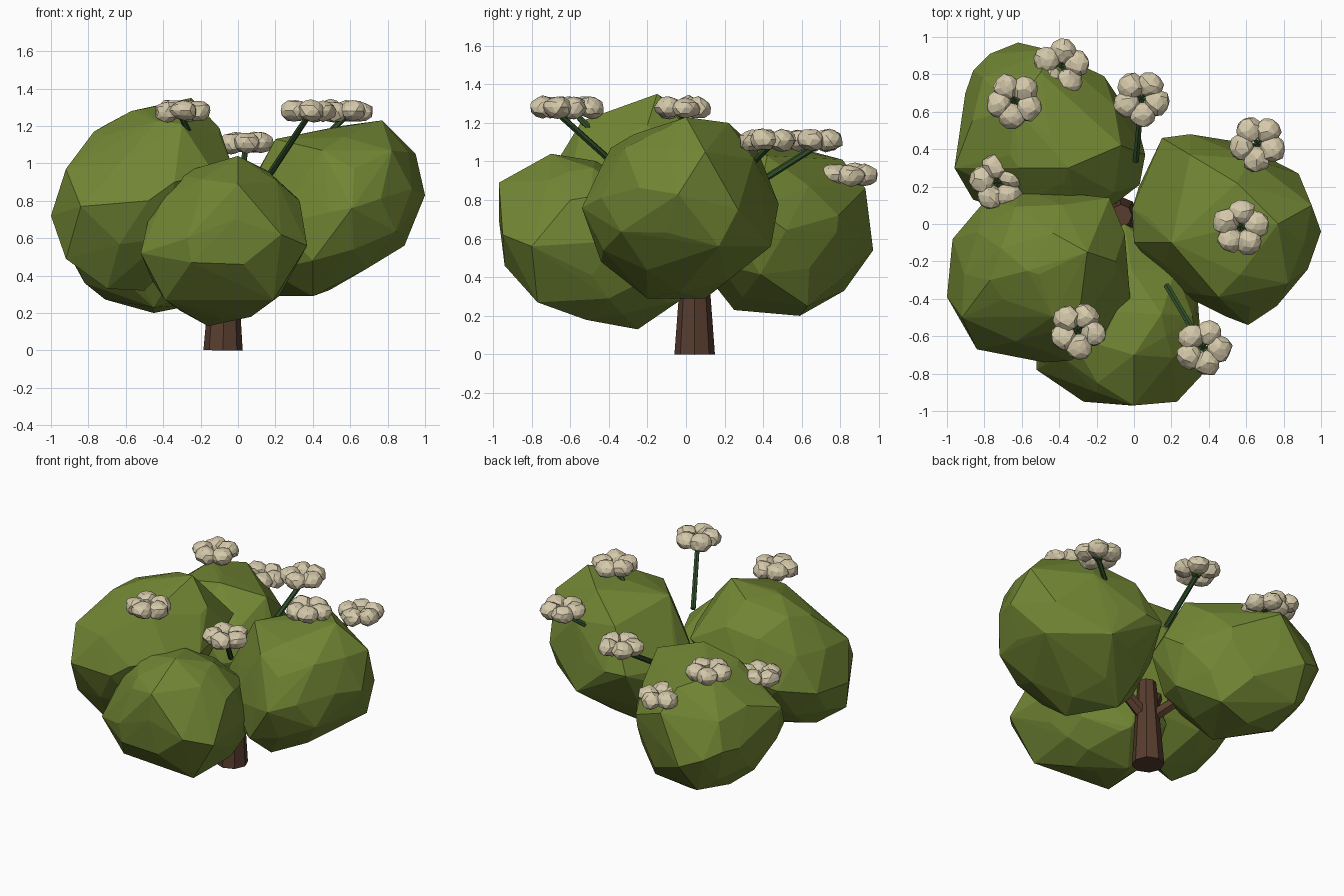
import bpy, bmesh, math, random
from mathutils import Vector, Matrix

random.seed(4)


def material(name, rgb):
    m = bpy.data.materials.new(name)
    m.diffuse_color = (*rgb, 1)
    return m


LEAF = material("leaf green", (0.167, 0.238, 0.034))
BARK = material("bark brown", (0.098, 0.046, 0.028))
STEM = material("stem green", (0.03, 0.08, 0.022))
PETAL = material("petal cream", (0.66, 0.58, 0.40))


def finish(name, bm, mat):
    me = bpy.data.meshes.new(name)
    bm.to_mesh(me)
    bm.free()
    me.materials.append(mat)
    ob = bpy.data.objects.new(name, me)
    bpy.context.collection.objects.link(ob)
    return ob


def rod(bm, a, b, r1, r2, sides):
    """Tapered straight rod from a to b."""
    a, b = Vector(a), Vector(b)
    d = b - a
    mat = Matrix.Translation((a + b) / 2) @ d.to_track_quat('Z', 'Y').to_matrix().to_4x4()
    bmesh.ops.create_cone(bm, cap_ends=True, segments=sides, radius1=r1, radius2=r2,
                          depth=d.length, matrix=mat)


def leaf_clump(name, center, half, xy, xz, yz, corners):
    """Faceted, leaning ellipsoid pulled out to a few corners and wrapped in a convex skin."""
    sx, sy, sz = (h * h for h in half)
    a = math.sqrt(sx)
    b, c = xy / a, xz / a
    d = math.sqrt(sy - b * b)
    e = (yz - b * c) / d
    f = math.sqrt(sz - c * c - e * e)
    lean = Matrix(((a, 0, 0), (b, d, 0), (c, e, f)))
    bm = bmesh.new()
    bmesh.ops.create_icosphere(bm, subdivisions=2, radius=1.0)
    points = [Vector(center) + lean @ (v.co * random.uniform(0.94, 1.0)) for v in bm.verts]
    bm.clear()
    for p in points + [Vector(q) for q in corners]:
        bm.verts.new(p)
    hull = bmesh.ops.convex_hull(bm, input=bm.verts[:])
    inside = {g for g in hull["geom_interior"] + hull["geom_unused"]
              if isinstance(g, bmesh.types.BMVert)}
    bmesh.ops.delete(bm, geom=list(inside), context='VERTS')
    bmesh.ops.recalc_face_normals(bm, faces=bm.faces[:])
    finish(name, bm, LEAF)


# Leaf clumps
leaf_clump("back_left_clump", (-0.45, 0.47, 0.65), (0.50, 0.48, 0.45), -0.05, 0.0, -0.01, [
    (-0.62, 0.97, 0.54), (-0.77, 0.91, 0.6), (-0.86, 0.82, 0.65), (-0.96, 0.3, 0.8),
    (-0.86, 0.13, 0.6), (-0.16, 0.79, 0.72), (0.06, 0.37, 0.75), (0.03, 0.21, 0.7),
    (-0.45, 0.93, 0.86), (-0.5, 0.81, 1.01), (-0.66, 0.82, 0.33), (-0.45, 0.59, 0.2),
    (-0.45, 0.25, 0.23), (-0.82, 0.41, 0.36), (-0.9, 0.27, 0.55), (-0.2, 0.63, 0.25),
    (-0.07, 0.42, 1.03), (-0.35, 0.3, 1.1), (-0.62, 0.3, 1.05), (-0.64, 0.62, 1.06)])
leaf_clump("front_left_clump", (-0.51, -0.27, 0.85), (0.47, 0.45, 0.48), 0.0, 0.06, 0.03, [
    (-0.25, -0.15, 1.35), (-1.0, -0.39, 0.72), (-0.97, -0.08, 0.75), (-0.84, -0.67, 0.77),
    (-0.48, -0.74, 0.8), (-0.34, -0.73, 0.9), (-0.13, -0.59, 0.95), (-0.02, -0.4, 0.95),
    (-0.05, -0.05, 1.02), (-0.13, 0.14, 1.0), (-0.6, 0.19, 0.85), (-0.8, 0.12, 0.8),
    (-0.1, -0.2, 1.19), (-0.57, -0.25, 1.28), (-0.92, -0.5, 0.97), (-0.92, -0.48, 0.49),
    (-0.7, -0.46, 0.33), (-0.5, -0.36, 0.32), (-0.3, -0.54, 1.21), (-0.77, -0.3, 1.17)])
leaf_clump("right_clump", (0.49, -0.03, 0.76), (0.49, 0.48, 0.47), -0.04, 0.06, 0.0, [
    (1.0, -0.04, 0.83), (0.77, 0.0, 1.23), (0.61, -0.54, 0.76), (0.3, 0.48, 0.78),
    (0.4, -0.2, 0.29), (0.22, 0.1, 0.29), (0.88, 0.27, 0.75), (0.84, -0.34, 0.67),
    (0.55, 0.44, 0.56), (0.95, 0.1, 1.05), (0.2, -0.1, 1.13), (0.55, 0.22, 1.2),
    (0.45, -0.39, 1.07), (0.3, 0.37, 1.06), (0.4, -0.44, 0.48), (0.89, 0.17, 0.56),
    (0.0, -0.1, 0.75), (-0.01, 0.08, 0.75), (0.15, 0.46, 0.78), (0.67, 0.0, 0.43)])
leaf_clump("front_clump", (-0.08, -0.47, 0.59), (0.44, 0.48, 0.45), -0.01, 0.02, -0.07, [
    (-0.52, -0.78, 0.52), (-0.52, -0.5, 0.52), (-0.27, -0.95, 0.6), (0.0, -0.97, 0.89),
    (-0.02, -0.97, 0.7), (0.23, -0.95, 0.62), (0.37, -0.8, 0.56), (0.0, -0.7, 1.04),
    (0.03, -0.94, 0.46), (0.19, -0.77, 0.27), (-0.16, -0.25, 0.13), (0.0, -0.03, 0.28),
    (-0.39, -0.72, 0.27), (0.07, -0.52, 0.18), (0.22, -0.4, 0.29), (0.33, -0.6, 0.8),
    (-0.34, -0.6, 0.94), (0.17, -0.6, 0.95), (-0.47, -0.65, 0.74), (-0.05, 0.0, 0.6),
    (-0.25, -0.94, 0.47), (-0.36, -0.35, 0.26), (-0.2, -0.9, 0.85)])

# Trunk
bm = bmesh.new()
rod(bm, (-0.08, 0.045, 0), (-0.07, 0.045, 0.6), 0.105, 0.06, 8)
finish("trunk", bm, BARK)

# Branches reaching into the clumps
bm = bmesh.new()
for tip in ((-0.35, 0.32, 0.6), (-0.35, -0.15, 0.75), (0.25, 0.0, 0.62), (-0.08, -0.3, 0.58)):
    rod(bm, (-0.075, 0.045, 0.33), tip, 0.045, 0.03, 6)
finish("branches", bm, BARK)

# Flowers on long stems that fan out from the middle of the canopy
FLOWERS = [(-0.30, -0.57, 1.28), (0.37, -0.66, 1.28), (0.57, -0.02, 1.28), (0.66, 0.43, 1.11),
           (0.04, 0.67, 1.11), (-0.64, 0.66, 1.11), (-0.39, 0.84, 0.93), (-0.73, 0.22, 0.94)]
root = Vector((-0.02, 0.0, 0.62))
for i, pos in enumerate(FLOWERS, 1):
    p = Vector(pos)
    turn = random.uniform(0, math.tau)

    # Stem with short ribs under the petals
    bm = bmesh.new()
    neck = p - Vector((0, 0, 0.035))
    rod(bm, root.lerp(p, 0.5), neck, 0.018, 0.016, 6)
    for k in range(5):
        ang = turn + k * math.tau / 5
        rod(bm, neck, p + Vector((0.06 * math.cos(ang), 0.06 * math.sin(ang), -0.015)),
            0.012, 0.008, 5)
    finish(f"flower_stem_{i}", bm, STEM)

    # Five puffy petals
    bm = bmesh.new()
    for k in range(5):
        ang = turn + k * math.tau / 5
        at = p + Vector((0.085 * math.cos(ang), 0.085 * math.sin(ang), random.uniform(-0.006, 0.006)))
        shape = (Matrix.Translation(at) @ Matrix.Rotation(ang, 4, 'Z')
                 @ Matrix.Diagonal((0.070, 0.074, 0.058, 1)))
        new = bmesh.ops.create_icosphere(bm, subdivisions=2, radius=1.0, matrix=shape)["verts"]
        for v in new:
            v.co = at + (v.co - at) * random.uniform(0.88, 1.08)
    finish(f"flower_petals_{i}", bm, PETAL)
